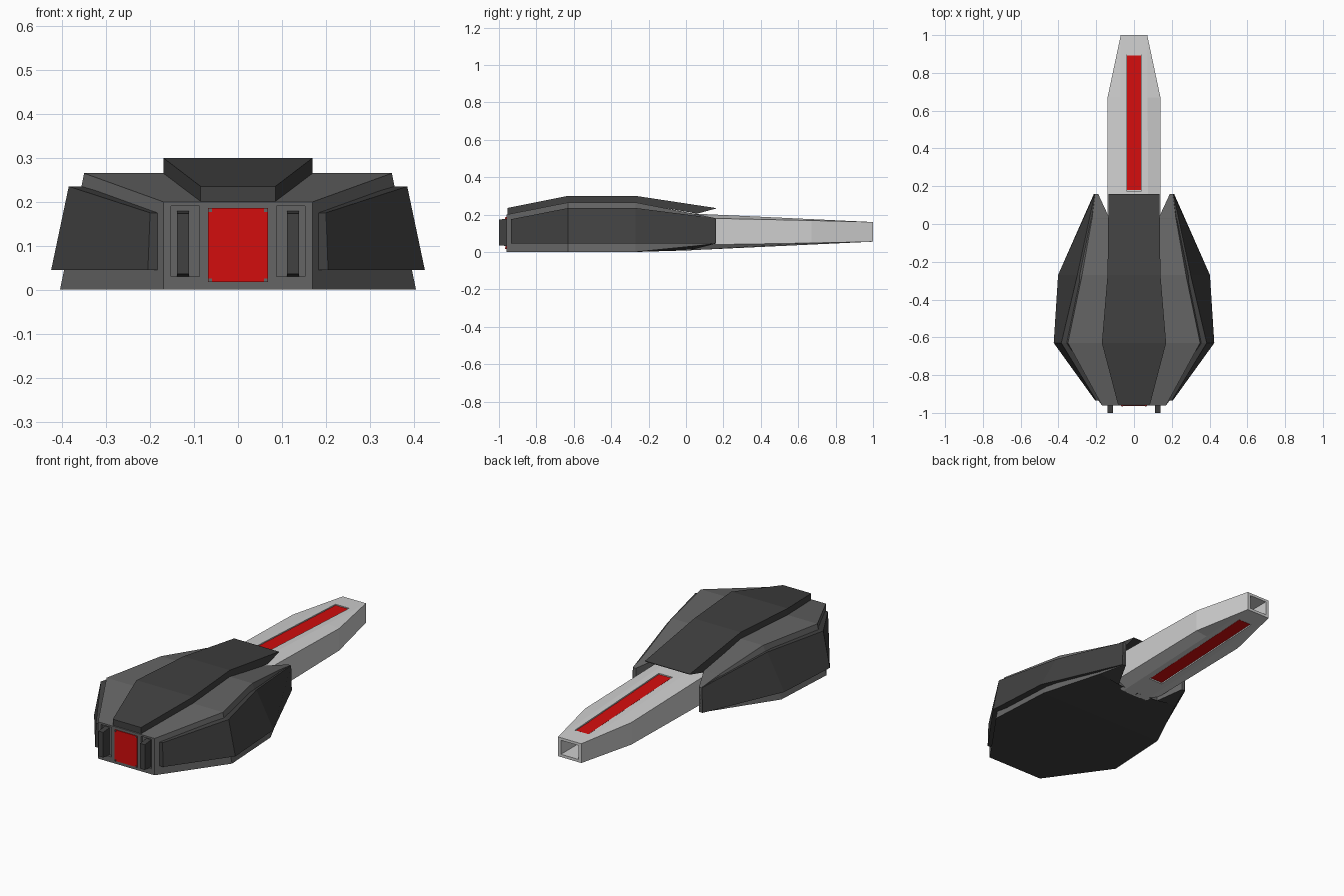
import bpy, bmesh

if "Cube" in bpy.data.objects:
    bpy.data.objects.remove(bpy.data.objects["Cube"])


def material(name, r, g, b):
    m = bpy.data.materials.new(name)
    m.diffuse_color = (r, g, b, 1)
    m.use_nodes = True
    m.node_tree.nodes["Principled BSDF"].inputs["Base Color"].default_value = m.diffuse_color
    return m


GREY = material("mid grey", 0.13, 0.13, 0.13)
DARK = material("dark grey", 0.052, 0.052, 0.052)
LIGHT = material("light grey", 0.62, 0.62, 0.62)
RED = material("red", 0.65, 0.004, 0.004)


def loft(name, sections, mats, sides=(1,), open_centre=False):
    """Skin a list of (y, [(x, z), ...]) sections, once per mirror side."""
    bm = bmesh.new()
    for s in sides:
        rings = [[bm.verts.new((s * x, y, z)) for x, z in pts] for y, pts in sections]
        n = len(rings[0])
        for a, b in zip(rings, rings[1:]):
            for i in range(n):
                j = (i + 1) % n
                bm.faces.new((a[i], a[j], b[j], b[i]))
        bm.faces.new(rings[0])
        bm.faces.new(rings[-1])
    if open_centre:
        inner = [f for f in bm.faces if all(abs(v.co.x) < 1e-5 for v in f.verts)]
        bmesh.ops.delete(bm, geom=inner, context='FACES')
    bmesh.ops.remove_doubles(bm, verts=bm.verts, dist=1e-5)
    bmesh.ops.recalc_face_normals(bm, faces=bm.faces)
    me = bpy.data.meshes.new(name)
    bm.to_mesh(me)
    bm.free()
    for m in mats:
        me.materials.append(m)
    ob = bpy.data.objects.new(name, me)
    bpy.context.collection.objects.link(ob)
    return ob


def rect(x0, x1, z0, z1):
    return [(x0, z0), (x1, z0), (x1, z1), (x0, z1)]


def box(name, x0, x1, y0, y1, z0, z1, mat, sides=(1,)):
    return loft(name, [(y0, rect(x0, x1, z0, z1)), (y1, rect(x0, x1, z0, z1))], [mat], sides)


def cut(ob, cutter):
    mod = ob.modifiers.new("cut", 'BOOLEAN')
    mod.operation = 'DIFFERENCE'
    mod.solver = 'EXACT'
    mod.object = cutter
    bpy.context.view_layer.objects.active = ob
    bpy.ops.object.modifier_apply(modifier=mod.name)
    bpy.data.objects.remove(cutter)


BOTH = (1, -1)

# Body shell: two mirrored halves that split into prongs around the barrel
# each row: y, inner x, bottom outer x, top outer x, inner bottom z, outer bottom z, inner top z, outer top z
rows = [
    (-0.96, 0.0, 0.17, 0.17, 0.0, 0.0, 0.2, 0.2),
    (-0.63, 0.0, 0.405, 0.35, 0.0, 0.0, 0.265, 0.265),
    (-0.27, 0.0, 0.385, 0.275, 0.0, 0.0, 0.265, 0.265),
    (0.03, 0.0, 0.255, 0.222, 0.009, 0.03, 0.207, 0.207),
    (0.031, 0.13, 0.255, 0.222, 0.012, 0.03, 0.207, 0.207),
    (0.16, 0.19, 0.205, 0.205, 0.045, 0.045, 0.18, 0.18),
]
body = loft("body_shell",
            [(y, [(xi, zbi), (xb, zbo), (xt, zto), (xi, zti)])
             for y, xi, xb, xt, zbi, zbo, zti, zto in rows],
            [GREY, DARK], BOTH, open_centre=True)

# Shallow recesses in the front face beside the red panel
cut(body, box("recess_cutter", 0.088, 0.152, -1.0, -0.945, 0.03, 0.19, GREY, BOTH))
for p in body.data.polygons:
    p.material_index = 1 if p.normal.z < -0.7 and p.center.y > -0.94 else 0

# Side armour panels: y, bottom x, top x, bottom z, top z
panel = [(-0.935, 0.205, 0.2, 0.045, 0.175), (-0.63, 0.425, 0.385, 0.045, 0.235),
         (-0.27, 0.402, 0.3, 0.045, 0.235), (0.16, 0.212, 0.208, 0.045, 0.18)]
loft("side_panels",
     [(y, [(xb - 0.045 if y < 0 else 0.195, z0), (xb, z0), (xt, z1),
           (xt - 0.045 if y < 0 else 0.195, z1)])
      for y, xb, xt, z0, z1 in panel], [DARK], BOTH)

# Top cover with an undercut overhang at the barrel end
cover = [(-0.955, 0.085, 0.2, 0.235), (-0.63, 0.17, 0.262, 0.3),
         (-0.27, 0.14, 0.262, 0.3), (0.06, 0.136, 0.205, 0.25), (0.16, 0.135, 0.232, 0.235)]
loft("top_cover", [(y, rect(-w, w, z0, z1)) for y, w, z0, z1 in cover], [DARK])


# Barrel: chamfered box tapering to a plain rectangle at the muzzle
def barrel_top(y):
    return 0.207 - 0.047 * y


def barrel_bottom(y):
    return 0.008 + 0.047 * y


def barrel_section(y, w, t, s0, s1):
    z0, z1 = barrel_bottom(y), barrel_top(y)
    return (y, [(w, s0), (w, s1), (t, z1), (-t, z1), (-w, s1), (-w, s0), (-t, z0), (t, z0)])


barrel = loft("barrel", [
    barrel_section(0.0, 0.14, 0.075, 0.037, 0.183),
    barrel_section(0.67, 0.14, 0.072, 0.048, 0.168),
    barrel_section(1.0, 0.07, 0.07, 0.055, 0.16)], [LIGHT])
cut(barrel, box("muzzle_cutter", -0.052, 0.052, 0.72, 1.1, 0.07, 0.146, LIGHT))

# Red strips set in slots on the top and underside of the barrel
for label, edge, s in (("top", barrel_top, 1), ("bottom", barrel_bottom, -1)):
    def strip(w, y0, y1, low, high):
        return [(y, rect(-w, w, edge(y) + s * low, edge(y) + s * high)) for y in (y0, y1)]
    cut(barrel, loft("slot_cutter", strip(0.041, 0.175, 0.897, -0.008, 0.02), [LIGHT]))
    loft(label + "_red_strip", strip(0.037, 0.18, 0.892, -0.0085, -0.003), [RED])

# Front red panel with small corner studs
box("front_red_panel", -0.068, 0.068, -0.964, -0.957, 0.017, 0.186, RED)
for z in (0.021, 0.181):
    box("panel_stud", 0.059, 0.067, -0.967, -0.96, z - 0.004, z + 0.004, GREY, BOTH)

# Front vertical fins
loft("front_fins", [(-1.0, rect(0.111, 0.139, 0.036, 0.173)),
                    (-0.94, rect(0.111, 0.139, 0.03, 0.18))], [DARK], BOTH)
